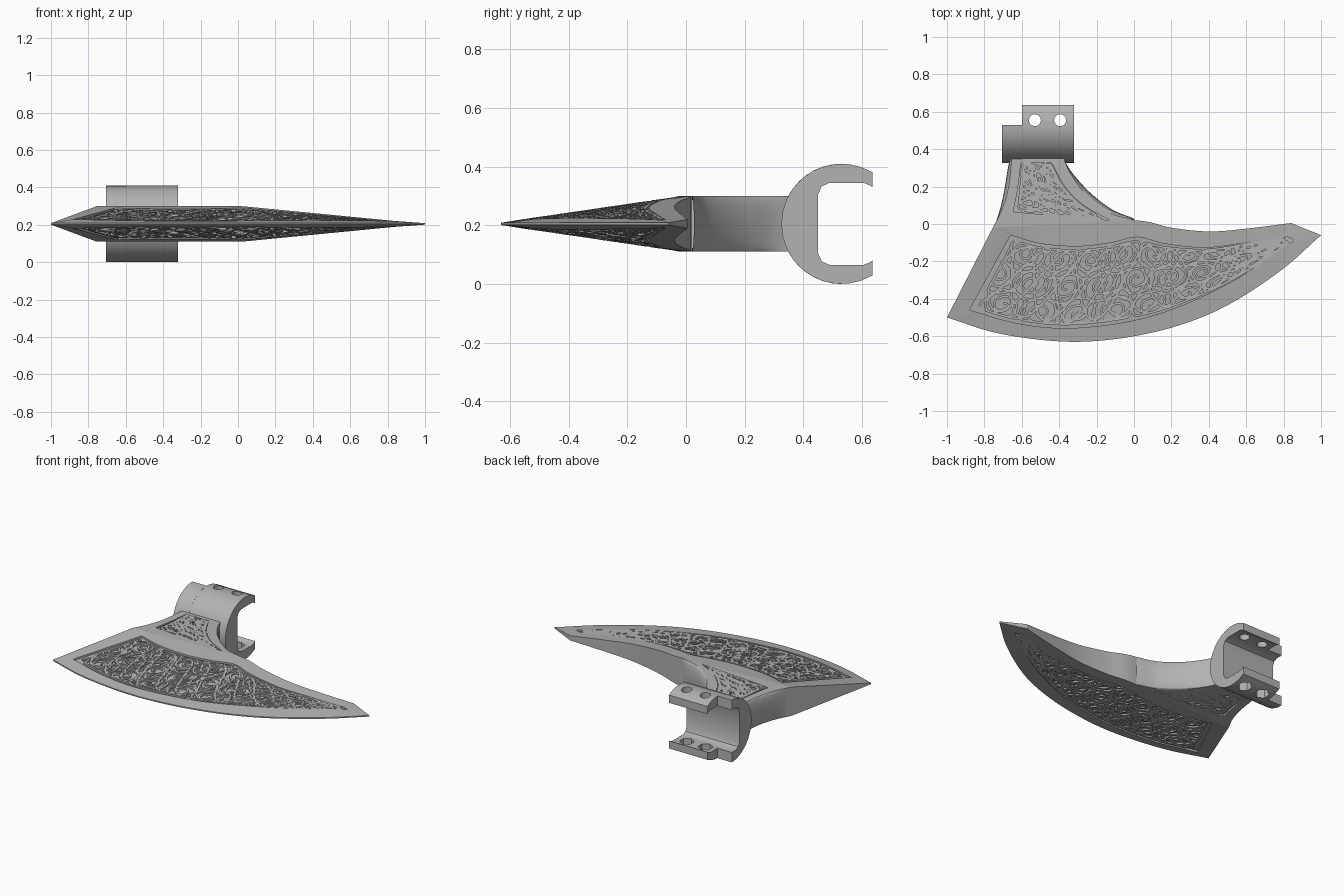
import bpy, bmesh, math, random
from mathutils import Vector

if "Cube" in bpy.data.objects:
    bpy.data.objects.remove(bpy.data.objects["Cube"])
random.seed(4)
MID, HALF, DEPTH, N = 0.205, 0.095, 0.012, 48

steel = bpy.data.materials.new("grey_steel")
steel.use_nodes = True
GREY = (0.45, 0.45, 0.45, 1)
steel.diffuse_color = GREY
steel.node_tree.nodes["Principled BSDF"].inputs["Base Color"].default_value = GREY


def smooth_path(ctrl, n=N):
    """Rounded path through control points, resampled at even spacing."""
    c = [Vector(p) for p in ctrl]
    c = [c[0] * 2 - c[1]] + c + [c[-1] * 2 - c[-2]]
    fine = []
    for a, b, d, e in zip(c, c[1:], c[2:], c[3:]):
        for k in range(20):
            t = k / 20
            fine.append(b + (d - a) * (t / 2) + (a * 2 - b * 5 + d * 4 - e) * (t * t / 2)
                        + (b * 3 - a - d * 3 + e) * (t ** 3 / 2))
    fine.append(c[-2])
    run = [0]
    for a, b in zip(fine, fine[1:]):
        run.append(run[-1] + (b - a).length)
    out, j = [], 0
    for i in range(n + 1):
        s = run[-1] * i / n
        while j < len(run) - 2 and run[j + 1] < s:
            j += 1
        out.append(fine[j].lerp(fine[j + 1], (s - run[j]) / (run[j + 1] - run[j])))
    return out


def raised(points, heights):
    return [Vector((p.x, p.y, h)) for p, h in zip(points, heights)]


def sunk(points):
    return [Vector((p.x, p.y, p.z - min(DEPTH, p.z * 0.6))) for p in points]


def strip(bm, *rows):
    """Quads between neighbouring rows of points."""
    grid = [[bm.verts.new(p) for p in row] for row in rows]
    for a, b in zip(grid, grid[1:]):
        for i in range(len(a) - 1):
            bm.faces.new((a[i], a[i + 1], b[i + 1], b[i]))


def framed_panel(bm, a, p, q, b):
    """Border around a sunken panel: outer a, inner p, inner q, outer b."""
    pf, qf = sunk(p), sunk(q)
    strip(bm, a, p)
    strip(bm, p, pf)
    strip(bm, pf, qf)
    strip(bm, qf, q)
    strip(bm, q, b)
    for i in (0, -1):
        bm.faces.new([bm.verts.new(r[i]) for r in (a, p, q, b)])
        strip(bm, [p[i], q[i]], [pf[i], qf[i]])


def side_wall(bm, row, bulge=0.0):
    """Wall from the top edge to the middle plane, rounded outwards."""
    rings = [[] for k in range(6)]
    for i, p in enumerate(row):
        d = row[min(i + 1, len(row) - 1)] - row[max(i - 1, 0)]
        out = Vector((d.y, -d.x, 0)).normalized()
        swell = bulge * math.sin(math.pi * min(1, 0.1 + i / len(row)))
        for k, ring in enumerate(rings):
            t = math.pi / 2 * k / 5
            ring.append(Vector((p.x, p.y, p.z * math.cos(t))) + out * swell * math.sin(t))
    strip(bm, *rings)


def ribbon(bm, p, q, path, width):
    """Raised band that follows a path given across the panel."""
    def at(u, v):
        f = min(max(u, 0.02), 0.98) * N
        i = min(int(f), N - 1)
        return p[i].lerp(p[i + 1], f - i).lerp(q[i].lerp(q[i + 1], f - i), min(max(v, 0.05), 0.95))
    line = []
    for u, v in path:
        w = at(u, v)
        if not line or (w - line[-1]).length > 0.006:
            line.append(w)
    if len(line) < 3:
        return
    left, right = [], []
    for i, w in enumerate(line):
        d = line[min(i + 1, len(line) - 1)] - line[max(i - 1, 0)]
        side = Vector((-d.y, d.x, 0)).normalized() * width / 2
        top = w - Vector((0, 0, 0.001))
        left.append(top + side)
        right.append(top - side)
    strip(bm, sunk(left), left, right, sunk(right))


def engraving(bm, p, q, size, columns, lanes, radius):
    """Interlaced scrolls and waves; size is the panel's length and width."""
    for c in range(columns):
        for lane in range(lanes):
            u0 = (c + 0.5 + 0.25 * (-1) ** lane) / columns
            v0 = (lane + 0.5) / lanes
            turn, start = random.choice((-1, 1)), random.uniform(0, 6)
            path = []
            for k in range(70):
                r, a = radius * (0.12 + k / 70), start + turn * k * 0.24
                path.append((u0 + 1.3 * r * math.cos(a) / size[0], v0 + r * math.sin(a) / size[1]))
            ribbon(bm, p, q, path, 0.013)
    for phase in range(4):
        path = [(k / 150, 0.5 + 0.42 * math.sin(k / 150 * columns * 2.4 + phase * 1.6))
                for k in range(151)]
        ribbon(bm, p, q, path, 0.015)


def finish(obj_name, bm, z=0.0, mirror=False):
    bmesh.ops.remove_doubles(bm, verts=bm.verts, dist=0.0002)
    bmesh.ops.recalc_face_normals(bm, faces=bm.faces)
    # Open shells: the widest upper face must look up
    ups = sum(f.normal.z * f.calc_area() for f in bm.faces)
    if mirror and ups < 0:
        bmesh.ops.reverse_faces(bm, faces=bm.faces)
    mesh = bpy.data.meshes.new(obj_name)
    bm.to_mesh(mesh)
    bm.free()
    mesh.materials.append(steel)
    obj = bpy.data.objects.new(obj_name, mesh)
    bpy.context.collection.objects.link(obj)
    obj.location.z = z
    if mirror:
        m = obj.modifiers.new("both_sides", "MIRROR")
        m.use_axis = (False, False, True)
    bpy.ops.object.select_all(action="DESELECT")
    obj.select_set(True)
    bpy.context.view_layer.objects.active = obj
    bpy.ops.object.shade_smooth_by_angle(angle=math.radians(28))
    return obj


# Blade outlines: cutting edge, panel bottom, panel top, back
edge = smooth_path([(-1, -.5), (-.7, -.59), (-.3, -.63), (.1, -.58), (.45, -.46), (.77, -.26), (1, -.06)])
low = smooth_path([(-.88, -.46), (-.6, -.535), (-.3, -.555), (.1, -.49), (.5, -.32), (.86, -.085)])
high = smooth_path([(-.66, -.06), (-.5, -.105), (-.3, -.12), (-.12, -.1), (.02, -.07), (.16, -.105),
                    (.38, -.127), (.6, -.1), (.82, -.07)])
back = smooth_path([(-.755, -.02), (-.4, 0), (0, .02), (.2, -.02), (.4, -.04), (.6, -.025), (.84, .005)])
for v in back:
    if v.x < 0:
        v.y = 0.02 + v.x * 0.04 / 0.755
ridge = [HALF * min(1, (1 - v.x) / 0.98) for v in back]


def slope(row):
    return [0.004 + h * (v - e).length / ((v - e).length + (b - v).length)
            for v, e, b, h in zip(row, edge, back, ridge)]


edge3, low3, high3 = (raised(r, slope(r)) for r in (edge, low, high))
back3 = raised(back, ridge)
bm = bmesh.new()
framed_panel(bm, edge3, low3, high3, back3)
side_wall(bm, [v for v in reversed(back3) if v.x > -0.03])
side_wall(bm, [edge3[-1], back3[-1]])
side_wall(bm, [back3[0], edge3[0]])
side_wall(bm, edge3)
finish("blade", bm, MID, True)

# Neck between blade and collar
flat = [HALF] * (N + 1)
neck = [raised(smooth_path(c), flat) for c in (
    [(-.755, -.02), (-.705, .08), (-.67, .2), (-.65, .38)],
    [(-.645, .065), (-.62, .2), (-.605, .325)],
    [(-.13, .02), (-.27, .1), (-.37, .2), (-.44, .325)],
    [(0, .02), (-.13, .06), (-.25, .15), (-.34, .27), (-.385, .38)])]
bm = bmesh.new()
framed_panel(bm, *neck)
side_wall(bm, list(reversed(neck[0])), 0.02)
side_wall(bm, neck[3], 0.025)
finish("neck", bm, MID, True)

# Raised scrollwork in both panels
for label, p, q, size, grid in (("blade_scrollwork", low3, high3, (1.75, 0.4), (9, 3, 0.09)),
                                ("neck_scrollwork", neck[1], neck[2], (0.3, 0.3), (3, 3, 0.06))):
    bm = bmesh.new()
    engraving(bm, p, q, size, *grid)
    finish(label, bm, MID, True)


# Collar: open C sections pushed along x
def collar_section(label, x0, x1, reach, jaw):
    r, cy = 0.205, 0.53
    a0 = math.acos((reach - cy) / r)
    outer = [(cy + r * math.cos(a), r * math.sin(a))
             for a in (a0 + (2 * math.pi - 2 * a0) * k / 20 for k in range(21))]
    inner = jaw + [(.49, .14), (.463, .128), (.45, .1)]
    profile = outer + [(y, -z) for y, z in inner] + list(reversed(inner))
    bm = bmesh.new()
    face = bm.faces.new([bm.verts.new((x0, y, z + MID)) for y, z in profile])
    push = bmesh.ops.extrude_face_region(bm, geom=[face])
    bmesh.ops.translate(bm, vec=(x1 - x0, 0, 0),
                        verts=[g for g in push["geom"] if isinstance(g, bmesh.types.BMVert)])
    return finish(label, bm)


collar_section("collar_short_end", -.705, -.6, .53, [(.53, .14)])
clamp = collar_section("collar_clamp", -.6, -.32, .635, [(.635, .125), (.625, .132), (.605, .14)])

# Round bolt holes above, six-sided nut pockets below
for x in (-.53, -.395):
    for sides, radius, z in ((24, .032, .37), (6, .046, .04)):
        bpy.ops.mesh.primitive_cylinder_add(vertices=sides, radius=radius, depth=.2, location=(x, .555, z))
        cutter = bpy.context.object
        cutter.name = "hole_cutter"
        cutter.hide_render = True
        cut = clamp.modifiers.new("hole", "BOOLEAN")
        cut.operation, cut.object, cut.solver = "DIFFERENCE", cutter, "EXACT"
        bpy.context.view_layer.objects.active = clamp
        bpy.ops.object.modifier_apply(modifier=cut.name)
        bpy.data.objects.remove(cutter)
